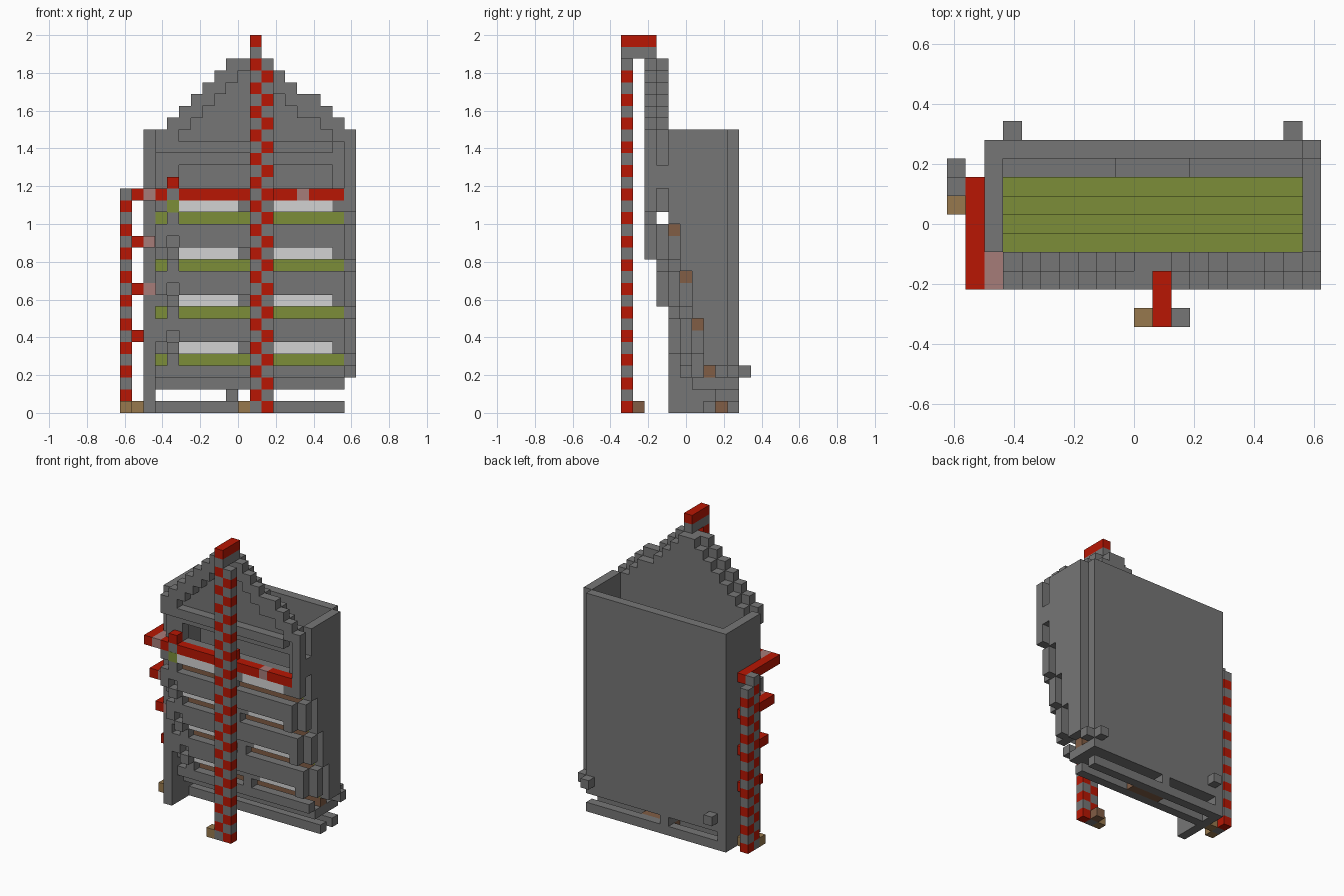
import bpy
import bmesh
from mathutils import Matrix, Vector

old = bpy.data.objects.get("Cube")
if old:
    bpy.data.objects.remove(old, do_unlink=True)

U = 1 / 16                                  # block size
ORIGIN = Vector((-10 * U, -5.5 * U, 0))


def material(name, r, g, b):
    m = bpy.data.materials.new(name)
    m.use_nodes = True
    m.diffuse_color = (r, g, b, 1)
    m.node_tree.nodes["Principled BSDF"].inputs["Base Color"].default_value = (r, g, b, 1)
    return m


STONE = material("stone grey", .182, .182, .182)
RED = material("red", .48, .008, .001)
GREEN = material("grass green", .2, .27, .04)
WOOD = material("light brown", .31, .19, .075)
SOIL = material("soil brown", .22, .11, .06)
PALE = material("pale grey", .65, .65, .65)
PINK = material("dull pink", .38, .2, .19)


def span(v):
    return v if isinstance(v, tuple) else (v, v)


def part(name, mat, boxes, grow=0.0):
    """One object from boxes given as inclusive block ranges along x, y, z."""
    bm = bmesh.new()
    for box in boxes:
        r = [span(v) for v in box]
        size = Vector([b - a + 1 + grow for a, b in r]) * U
        mid = ORIGIN + Vector([(a + b + 1) / 2 for a, b in r]) * U
        bmesh.ops.create_cube(bm, size=1, matrix=Matrix.Translation(mid) @ Matrix.Diagonal((*size, 1)))
    me = bpy.data.meshes.new(name)
    bm.to_mesh(me)
    bm.free()
    me.materials.append(mat)
    ob = bpy.data.objects.new(name, me)
    bpy.context.collection.objects.link(ob)
    return ob


LEFT, RIGHT, BACK, EAVES = 2, 19, 9, 23
INNER = (LEFT + 1, RIGHT - 1)
MIDDLE = (9, 12)

# Outer walls; the far side wall has a stepped lower edge
part("side_wall", STONE, [(LEFT, (4, BACK), (0, EAVES))])
part("back_wall", STONE, [(INNER, BACK, (2, EAVES)), (INNER, BACK, 0), (9, (8, BACK), 1)])
part("stepped_side_wall", STONE,
     [(RIGHT, 4 + s, (16 - 4 * s, EAVES)) for s in range(4)] +
     [(RIGHT, 8, (4, EAVES)), (RIGHT, BACK, 3)])
part("back_blocks", STONE, [(3, 10, 3), (18, 10, 3)])

# Bottom beams
part("base_beam", STONE, [(INNER, 7, 0), (INNER, 8, 2), (MIDDLE, 8, 3)])
part("base_soil", SOIL, [(MIDDLE, 8, 0)])

# Gable with a stair-stepped raised rim, and an opening below it
tops = [24, 25, 26, 27, 28, 29] + [30] * 4 + [29, 28, 27, 27, 26, 25]
cols = list(enumerate(tops, LEFT + 1))
part("gable_wall", STONE, [(i, 3, (21, t - 1 if i in (10, 11) else t - 2)) for i, t in cols])
part("gable_rim", STONE, [(i, 2, (t - 1 if i in (10, 11) else t - 2, t - 1)) for i, t in cols])
part("gable_ledge", STONE, [((4, 17), 2, 22)])
part("gable_eave", STONE, [(RIGHT, 2, (21, EAVES)), (RIGHT, 3, (19, 20))])
part("opening_sides", STONE, [((3, 4), 3, (19, 20)), (18, 3, (19, 20))])
part("rail_back_beam", STONE, [(INNER, 3, 18)])

# Four planter storeys, each set one block further forward than the one below
for n in range(4):
    f, k = 5 - n, 4 * n + 2
    tag = f"_{n + 1}"
    part("grass" + tag, GREEN, [(INNER, f + 2, k + 2)])
    part("soil" + tag, SOIL, [(INNER, f + 2, k + 1)])
    part("under_beam" + tag, STONE, [(INNER, f + 2, k)])
    # Trough: floor and raised front board, open to the soil behind
    part("trough_floor" + tag, STONE, [(INNER, f + 1, k)])
    part("trough_front" + tag, STONE, [(INNER, f, k + 1)])
    if n > 0:
        part("trough_skirt" + tag, STONE, [(3, f, k), ((5, 18), f, k)])
        part("trough_brackets" + tag, STONE, [(4, f, k - 1), (18, f, k - 1)])
    part("sill_posts" + tag, STONE, [(4, f, k + 2), (11, f, k + 2)])
    # Pale panels between piers, with a beam behind them
    part("window_panels" + tag, PALE, [((5, 9), f, k + 3), ((13, 17), f, k + 3)])
    part("window_piers" + tag, STONE,
         [((3, 4), f, k + 3), ((10, 12), f, k + 3), (18, f, k + 3)])
    part("panel_back_beam" + tag, STONE, [(INNER, f + 1, k + 3)])
    part("corner_block" + tag, STONE, [(RIGHT, f, (k + 3, k + 6 if n == 3 else k + 5))])
    # Arms reaching back to the side pole
    if n < 3:
        part("side_arm" + tag, RED, [(1, (f, 7), k + 4)])
        part("arm_joint" + tag, PINK, [(LEFT, f, k + 4)], grow=.03 if n == 1 else -.03)

# Red top rail with its joints
TOP = 18
part("top_rail", RED, [(1, (2, 7), TOP), (3, 2, TOP), ((5, 14), 2, TOP), ((16, 18), 2, TOP),
                       (4, 2, TOP + 1), (11, 2, TOP + 1)])
part("rail_joints", PINK, [(LEFT, (2, 3), TOP), (15, 2, TOP)])
part("rail_post", STONE, [(4, 2, TOP)])
part("rail_post_grass", GREEN, [(4, 2, TOP - 1)], grow=.03)


def checker_pole(name, a, b, height_a, height_b):
    """Two neighbouring columns with alternating colours."""
    red = [(*a, z) for z in range(height_a) if z % 2] + [(*b, z) for z in range(height_b) if z % 2 == 0]
    grey = [(*a, z) for z in range(height_a) if z % 2 == 0] + [(*b, z) for z in range(height_b) if z % 2]
    part(name + "_red", RED, red)
    part(name + "_grey", STONE, grey)


checker_pole("front_pole", (11, 0), (12, 0), 32, 30)
checker_pole("side_pole", (0, 7), (0, 8), 19, 18)
part("front_pole_cap", RED, [(11, (1, 2), 31)])
part("front_pole_bracket", STONE, [(11, (1, 2), 30)])
part("pole_feet", WOOD, [(10, 0, 0), (0, 6, 0), (1, 7, 0)])
part("front_pole_back_foot", SOIL, [(11, 1, 0)])
